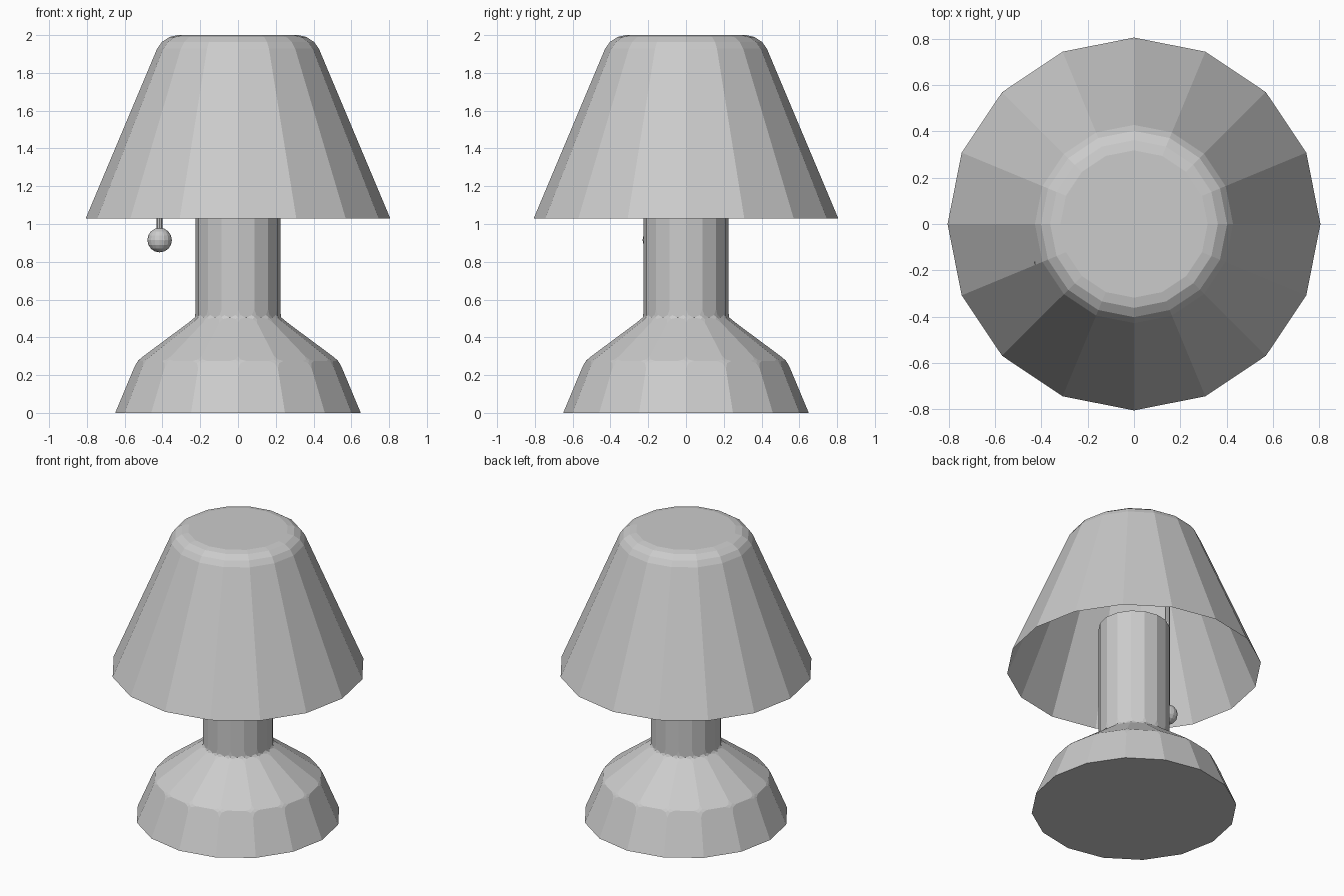
import bpy, bmesh, math

if "Cube" in bpy.data.objects:
    bpy.data.objects.remove(bpy.data.objects["Cube"])

SIDES = 16

def lathe(bm, profile):
    """Stack 16-sided rings from (radius, z) points; return the rings."""
    rings = []
    for r, z in profile:
        rings.append([bm.verts.new((r * math.cos(2 * math.pi * i / SIDES),
                                    r * math.sin(2 * math.pi * i / SIDES), z))
                      for i in range(SIDES)])
    for a, b in zip(rings, rings[1:]):
        for i in range(SIDES):
            j = (i + 1) % SIDES
            bm.faces.new((a[i], a[j], b[j], b[i]))
    return rings

def finish(bm, name):
    bmesh.ops.recalc_face_normals(bm, faces=bm.faces)
    mesh = bpy.data.meshes.new(name)
    bm.to_mesh(mesh)
    bm.free()
    obj = bpy.data.objects.new(name, mesh)
    bpy.context.collection.objects.link(obj)
    return obj

# Base and column: faceted tiers with their ring corners clipped
bm = bmesh.new()
rings = lathe(bm, [(0.65, 0), (0.535, 0.275), (0.225, 0.505), (0.225, 1.32)])
bm.faces.new(rings[0][::-1])
bm.faces.new(rings[-1])
bmesh.ops.bevel(bm, geom=rings[1] + rings[2], offset=0.0435, offset_type='OFFSET',
                segments=2, profile=0.5, affect='VERTICES', clamp_overlap=True)
finish(bm, "lamp_base")

# Shade: thin open cone with a closed, rounded top
bm = bmesh.new()
rings = lathe(bm, [(0.806, 1.03), (0.398, 2.0)])
top = bm.faces.new(rings[-1])
bmesh.ops.bevel(bm, geom=list(top.edges), offset=0.078, offset_type='OFFSET',
                segments=3, profile=0.5, affect='EDGES')
finish(bm, "lamp_shade")

# Pull cord and its ball
PX, PY = -0.415, -0.165
bpy.ops.mesh.primitive_cylinder_add(vertices=8, radius=0.016, depth=0.9,
                                    location=(PX, PY, 1.40))
bpy.context.object.name = "pull_cord"
bpy.ops.mesh.primitive_uv_sphere_add(segments=16, ring_count=8, radius=0.065,
                                     location=(PX, PY, 0.915))
bpy.context.object.name = "pull_ball"
